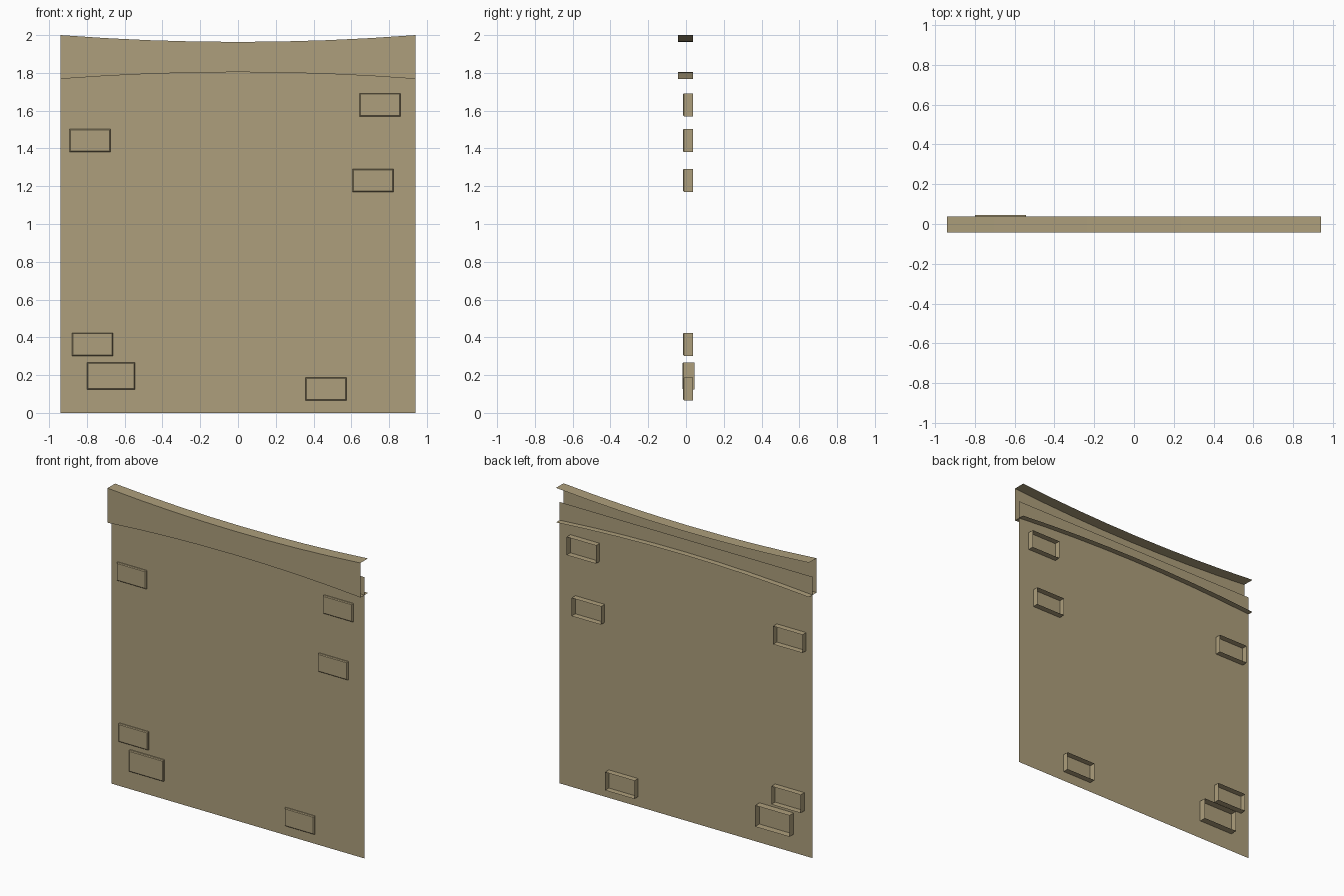
import bpy, bmesh

cube = bpy.data.objects.get("Cube")
if cube:
    bpy.data.objects.remove(cube, do_unlink=True)

stone = bpy.data.materials.new("sandstone")
stone.use_nodes = True
COLOUR = (0.42, 0.345, 0.2, 1)
stone.diffuse_color = COLOUR
stone.node_tree.nodes["Principled BSDF"].inputs["Base Color"].default_value = COLOUR

HALF = 0.94       # half width of the wall
WALL_Y = -0.002   # plane of the wall sheet


def finish(name, bm):
    mesh = bpy.data.meshes.new(name)
    bm.to_mesh(mesh)
    bm.free()
    mesh.materials.append(stone)
    obj = bpy.data.objects.new(name, mesh)
    bpy.context.collection.objects.link(obj)
    return obj


def loft(bm, rows):
    """Join successive rows of points with quads."""
    rows = [[bm.verts.new(p) for p in row] for row in rows]
    for a, b in zip(rows, rows[1:]):
        for i in range(len(a) - 1):
            bm.faces.new((a[i], b[i], b[i + 1], a[i + 1]))


# Wall sheet, its top edge tucked inside the cornice
bm = bmesh.new()
loft(bm, [[(x, WALL_Y, 0), (x, WALL_Y, 1.89)] for x in (-HALF, HALF)])
finish("wall_panel", bm)


# Cornice: channel open at the back and ends, its edges bowed towards each other
def cornice_section(t):
    top, bottom = 1.964 + 0.036 * t * t, 1.804 - 0.036 * t * t
    front, back = -0.0425, 0.0375
    x = HALF * t
    return [(x, back, bottom), (x, front, bottom), (x, front, top), (x, back, top)]


bm = bmesh.new()
SEGMENTS = 8
loft(bm, [cornice_section(2 * i / SEGMENTS - 1) for i in range(SEGMENTS + 1)])
finish("cornice", bm)


# Bricks: hollow boxes open at the back, with softened front edges
def brick(name, x, z, scale=1.0):
    w, h, depth, bevel = 0.109 * scale, 0.061 * scale, 0.054 * scale, 0.005
    front = -0.016 * scale
    bm = bmesh.new()
    bmesh.ops.create_cube(bm, size=1)
    for v in bm.verts:
        v.co = (x + 2 * w * v.co.x, front + depth * (v.co.y + 0.5), z + 2 * h * v.co.z)
    rear = [f for f in bm.faces if f.normal.y > 0.9]
    bmesh.ops.delete(bm, geom=rear, context='FACES')
    edges = [e for e in bm.edges if all(v.co.y < front + 0.001 for v in e.verts)]
    bmesh.ops.bevel(bm, geom=edges, offset=bevel, segments=1, affect='EDGES')
    finish(name, bm)


brick("brick_upper_left", 0.752, 1.631)
brick("brick_middle_left", 0.715, 1.231)
brick("brick_lower_left", 0.466, 0.127)
brick("brick_upper_right", -0.783, 1.442)
brick("brick_lower_right", -0.77, 0.363)
brick("brick_large_right", -0.672, 0.195, 1.17)
